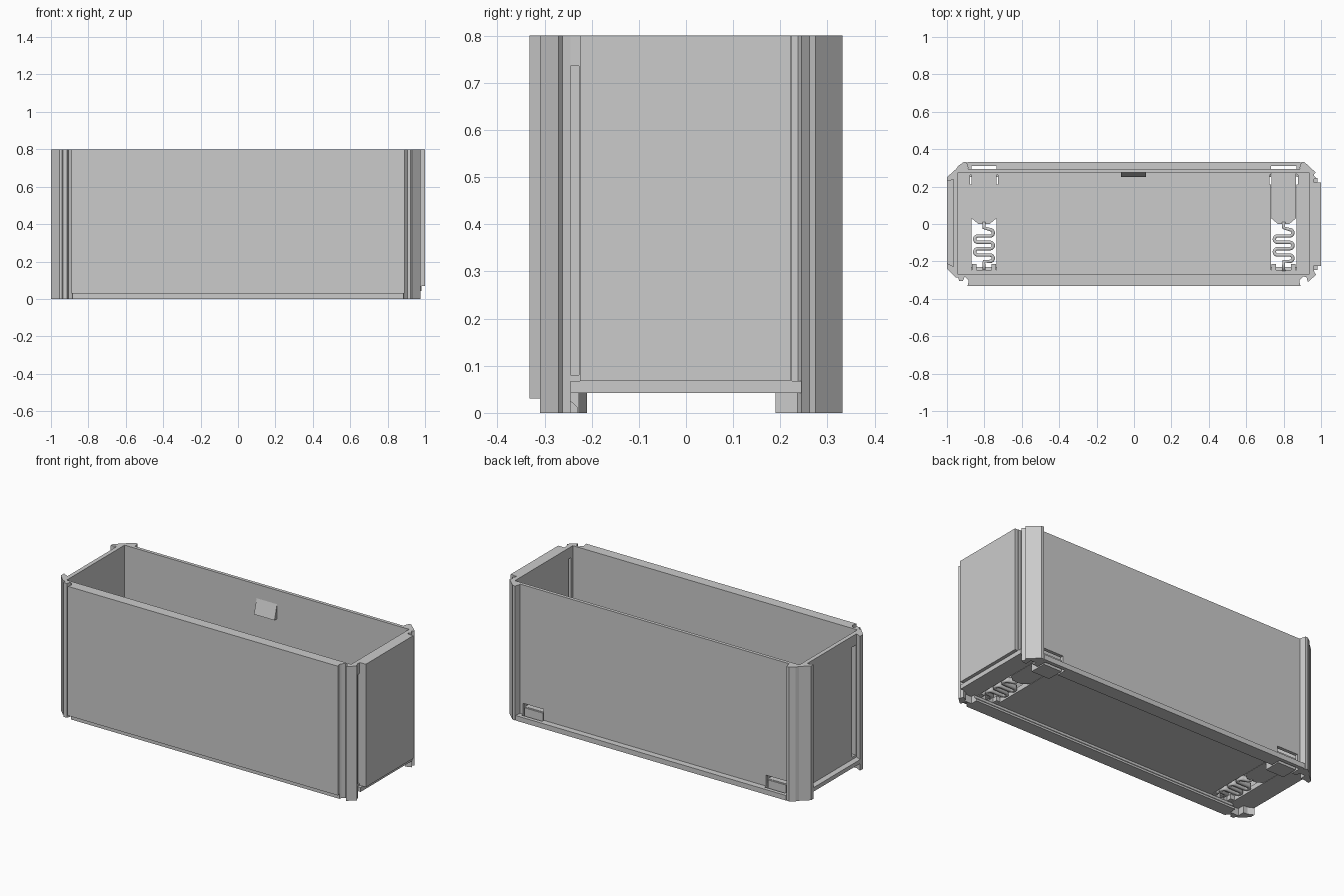
import bpy, bmesh
from math import sin, cos, pi

if "Cube" in bpy.data.objects:
    bpy.data.objects.remove(bpy.data.objects["Cube"], do_unlink=True)

grey = bpy.data.materials.new("plain_grey")
grey.use_nodes = True
colour = (0.6, 0.6, 0.6, 1)
grey.diffuse_color = colour
grey.node_tree.nodes["Principled BSDF"].inputs["Base Color"].default_value = colour
TOP = 0.8
FLOOR = 0.042


def prism(name, pts, lo, hi, axis="z"):
    """Extrude an outline along z (points x, y) or along x (points y, z)."""
    def place(p, d):
        return (p[0], p[1], d) if axis == "z" else (d, p[0], p[1])
    bm = bmesh.new()
    face = bm.faces.new([bm.verts.new(place(p, lo)) for p in pts])
    out = bmesh.ops.extrude_face_region(bm, geom=[face])
    shift = (0, 0, hi - lo) if axis == "z" else (hi - lo, 0, 0)
    verts = [g for g in out["geom"] if isinstance(g, bmesh.types.BMVert)]
    bmesh.ops.translate(bm, verts=verts, vec=shift)
    bmesh.ops.recalc_face_normals(bm, faces=bm.faces)
    mesh = bpy.data.meshes.new(name)
    bm.to_mesh(mesh)
    bm.free()
    mesh.materials.append(grey)
    ob = bpy.data.objects.new(name, mesh)
    bpy.context.collection.objects.link(ob)
    return ob


def box(name, x0, x1, y0, y1, z0, z1):
    return prism(name, [(x0, y0), (x1, y0), (x1, y1), (x0, y1)], z0, z1)


def cut(target, cutter):
    cutter.hide_render = True
    cutter.hide_set(True)
    mod = target.modifiers.new("opening", "BOOLEAN")
    mod.operation = "DIFFERENCE"
    mod.solver = "EXACT"
    mod.object = cutter


# Floor and the four walls
floor = box("floor", -0.965, 0.96, -0.275, 0.28, FLOOR, 0.07)
front_wall = box("front_wall", -0.885, 0.885, -0.31, -0.27, 0, TOP)
prism("front_sliding_panel", [(-0.885, -0.31), (-0.89, -0.332), (0.89, -0.332),
                              (0.885, -0.31)], 0.03, TOP)
back_wall = box("back_wall", -0.9, 0.9, 0.275, 0.295, 0, TOP)
right_wall = box("left_side_wall", 0.935, 0.96, -0.27, 0.275, FLOOR, TOP)
left_wall = box("right_side_wall", -0.965, -0.94, -0.27, 0.275, FLOOR, TOP)
box("side_panel_backing", 0.96, 0.98, -0.225, 0.225, FLOOR, TOP)
box("side_lower_strip", 0.955, 0.98, -0.245, 0.245, FLOOR, 0.068)
box("side_sliding_panel", 0.98, 1.0, -0.225, 0.222, 0.068, TOP)
box("side_recess_ledge", -1.0, -0.96, -0.235, 0.24, FLOOR, 0.066)

# Back ledge and the rails below the floor
back_ledge = box("back_ledge", -0.89, 0.89, 0.295, 0.332, 0, 0.03)
back_rail = box("back_rail", -0.9, 0.9, 0.25, 0.275, 0, FLOOR)
prism("front_hook_rail", [(-0.31, 0), (-0.23, 0), (-0.23, 0.012), (-0.247, 0.028),
                          (-0.247, FLOOR), (-0.31, FLOOR)], -0.885, 0.885, "x")

# Corner columns with their grooves
prism("front_left_column", [(0.88, -0.27), (0.88, -0.31), (0.89, -0.295), (0.905, -0.28),
                            (0.922, -0.285), (0.93, -0.31), (0.975, -0.27), (0.965, -0.262),
                            (0.962, -0.245), (0.935, -0.255), (0.935, -0.27)], 0, TOP)
prism("front_right_column", [(-0.88, -0.27), (-0.88, -0.31), (-0.89, -0.295), (-0.905, -0.28),
                             (-0.915, -0.305), (-0.935, -0.305), (-0.94, -0.285),
                             (-0.955, -0.285), (-1.0, -0.24), (-1.0, -0.21),
                             (-0.965, -0.227), (-0.94, -0.227), (-0.94, -0.27)], 0, TOP)
prism("back_left_column", [(0.9, 0.275), (0.885, 0.3), (0.895, 0.332), (0.91, 0.332),
                           (0.972, 0.275), (0.96, 0.262), (0.975, 0.245), (0.955, 0.235),
                           (0.935, 0.235), (0.935, 0.275)], 0, TOP)
prism("back_right_column", [(-0.9, 0.275), (-0.885, 0.3), (-0.895, 0.332), (-0.91, 0.332),
                            (-0.94, 0.31), (-0.95, 0.295), (-1.0, 0.25), (-1.0, 0.228),
                            (-0.965, 0.238), (-0.94, 0.238), (-0.94, 0.275)], 0, TOP)

# Tall slots in the two end walls
cut(right_wall, box("left_slot_cutter", 0.9, 1.05, -0.255, -0.227, 0.08, 0.735))
cut(left_wall, box("right_slot_cutter", -1.05, -0.9, -0.22, -0.185, 0.08, 0.735))

# Wedge catch inside the back wall
prism("wedge_catch", [(0.276, 0.72), (0.25, 0.63), (0.276, 0.63)], -0.07, 0.065, "x")

# Two spring latches in the floor
for side, c in (("left", 0.8), ("right", -0.802)):
    cut(floor, box(side + "_latch_opening_cutter", c - 0.068, c + 0.068, -0.245, 0.27, 0, 0.1))
    for sx in (-1, 1):
        x = c + sx * 0.07
        cut(floor, box(side + "_slit_cutter", x - 0.006, x + 0.006, 0.21, 0.262, 0, 0.1))
    window = box(side + "_window_cutter", c - 0.068, c + 0.068, 0.24, 0.31, -0.01, 0.095)
    for part in (back_wall, back_ledge, back_rail):
        cut(part, window)

    # Sliding tongue with sloped shoulders, and the lug that fills the window
    prism(side + "_latch_tongue", [(c - 0.03, 0), (c + 0.03, 0), (c + 0.066, 0.03),
                                   (c + 0.066, 0.28), (c - 0.066, 0.28), (c - 0.066, 0.03)],
          FLOOR, 0.07)
    box(side + "_latch_lug", c - 0.06, c + 0.06, 0.19, 0.29, 0, 0.068)

    # Serpentine spring
    path = [(c, 0.01), (c, -0.02)]
    pitch, r, turn = 0.034, 0.017, 0.033
    for i in range(5):
        d = 1 if i % 2 == 0 else -1
        mid = -0.03 - pitch * (i + 0.5)
        for k in range(9):
            a = pi / 2 - pi * k / 8
            path.append((c + d * (turn + r * cos(a)), mid + r * sin(a)))
    path += [(c, -0.03 - pitch * 5), (c, -0.25)]
    curve = bpy.data.curves.new(side + "_latch_spring", "CURVE")
    curve.dimensions = "3D"
    curve.extrude = 0.014
    spline = curve.splines.new("POLY")
    spline.points.add(len(path) - 1)
    for point, (x, y) in zip(spline.points, path):
        point.co = (x, y, 0, 1)
    curve.materials.append(grey)
    spring = bpy.data.objects.new(side + "_latch_spring", curve)
    spring.location.z = 0.056
    bpy.context.collection.objects.link(spring)
    solid = spring.modifiers.new("thickness", "SOLIDIFY")
    solid.thickness = 0.018
    solid.offset = 0

    # Small stops at the front end of the opening
    for sx in (-1, 1):
        x = c + sx * 0.052
        box(side + "_spring_stop", x - 0.012, x + 0.012, -0.25, -0.215, FLOOR, 0.07)
